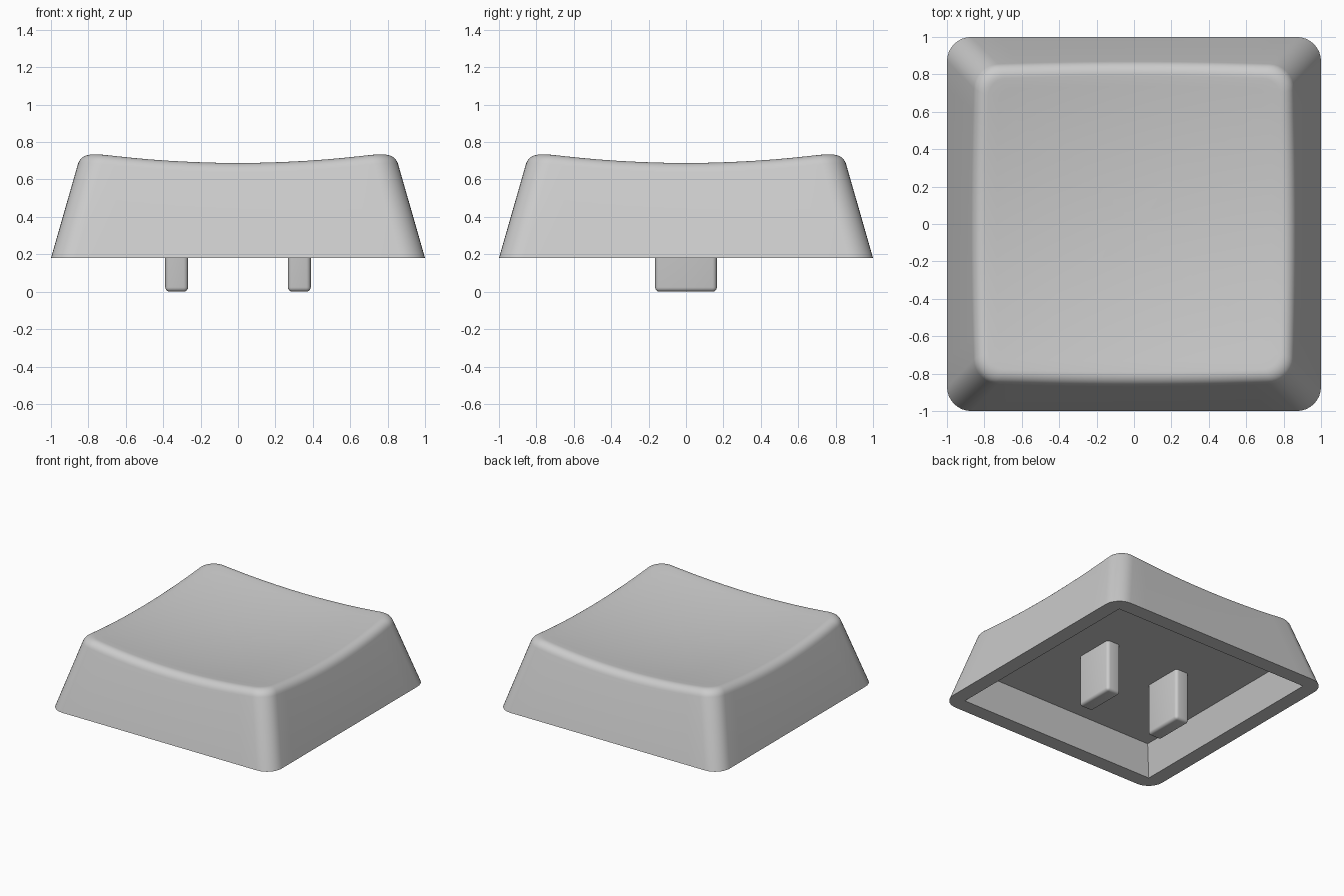
import bpy, bmesh, math

if "Cube" in bpy.data.objects:
    bpy.data.objects.remove(bpy.data.objects["Cube"])

BASE_Z, CEILING_Z = 0.18, 0.415
TILT = math.radians(16)          # lean of the side walls
SLOPE = math.tan(TILT)
SIDE_STEPS, CORNER_STEPS = 12, 8

plastic = bpy.data.materials.new("grey plastic")
plastic.diffuse_color = (0.6, 0.6, 0.6, 1)
plastic.use_nodes = True
plastic.node_tree.nodes["Principled BSDF"].inputs["Base Color"].default_value = plastic.diffuse_color


def dish(x, y):
    """Height of the scooped top."""
    return 0.632 + 0.089 * (x * x + y * y)


def square_point(quarter, kind, t, h, r):
    """Point on a rounded square: along a side, or around a corner."""
    if kind == "side":
        x, y = h, (h - r) * (2 * t - 1)
    else:
        a = t * math.pi / 2
        x, y = h - r + r * math.cos(a), h - r + r * math.sin(a)
    for _ in range(quarter):
        x, y = -y, x
    return x, y


SLOTS = []
for q in range(4):
    SLOTS += [(q, "side", i / SIDE_STEPS) for i in range(SIDE_STEPS)]
    SLOTS += [(q, "corner", i / CORNER_STEPS) for i in range(CORNER_STEPS)]


def flat_ring(h, r, z):
    return [(*square_point(*s, h, r), z) for s in SLOTS]


def dished_ring(inset, drop):
    """Ring that follows the dish, lying inside the leaning walls."""
    ring = []
    for s in SLOTS:
        z = 0.7
        for _ in range(12):
            h = 1 - SLOPE * (z - BASE_Z) - inset
            x, y = square_point(*s, h, 0.13 - 0.6 * inset)
            z = dish(x, y) - drop
        ring.append((x, y, z))
    return ring


def finish(bm, name):
    bmesh.ops.recalc_face_normals(bm, faces=bm.faces)
    mesh = bpy.data.meshes.new(name)
    bm.to_mesh(mesh)
    bm.free()
    mesh.materials.append(plastic)
    obj = bpy.data.objects.new(name, mesh)
    bpy.context.collection.objects.link(obj)
    bpy.ops.object.select_all(action='DESELECT')
    obj.select_set(True)
    bpy.context.view_layer.objects.active = obj
    bpy.ops.object.shade_smooth_by_angle(angle=math.radians(35))
    return obj


# Cap shell: cavity, rim, leaning walls, rounded lip, scooped top
rings = [flat_ring(0.88 - SLOPE * (CEILING_Z - BASE_Z), 0, CEILING_Z),
         flat_ring(0.88, 0, BASE_Z),
         flat_ring(1.0, 0.13, BASE_Z)]
R = 0.085
cx = -R * (1 - math.sin(TILT)) / math.cos(TILT)
for i in range(8):
    a = TILT + (math.pi / 2 - TILT) * i / 7
    px, pz = cx + R * math.cos(a), -R + R * math.sin(a)
    rings.append(dished_ring(-(px + SLOPE * pz), -pz))
lip = rings[-1]
for k in (0.93, 0.84, 0.72, 0.6, 0.45, 0.3, 0.15):
    rings.append([(x * k, y * k, dish(x * k, y * k)) for x, y, z in lip])

bm = bmesh.new()
loops = [[bm.verts.new(p) for p in ring] for ring in rings]
n = len(SLOTS)
for lo, hi in zip(loops, loops[1:]):
    for i in range(n):
        j = (i + 1) % n
        bm.faces.new((lo[i], lo[j], hi[j], hi[i]))
bm.faces.new(loops[0])
centre = bm.verts.new((0, 0, dish(0, 0)))
for i in range(n):
    bm.faces.new((loops[-1][i], loops[-1][(i + 1) % n], centre))
bmesh.ops.remove_doubles(bm, verts=bm.verts, dist=0.0001)
finish(bm, "cap_shell")

# Two mounting prongs under the cap, with softened edges
for side, label in ((-1, "left"), (1, "right")):
    bm = bmesh.new()
    bmesh.ops.create_cube(bm, size=1)
    for v in bm.verts:
        v.co.x = v.co.x * 0.122 + side * 0.328
        v.co.y *= 0.33
        v.co.z = (v.co.z + 0.5) * 0.46
    edges = [e for e in bm.edges if min(v.co.z for v in e.verts) < 0.1]
    bmesh.ops.bevel(bm, geom=edges, offset=0.024, segments=4,
                    profile=0.5, affect='EDGES')
    finish(bm, label + "_prong")
